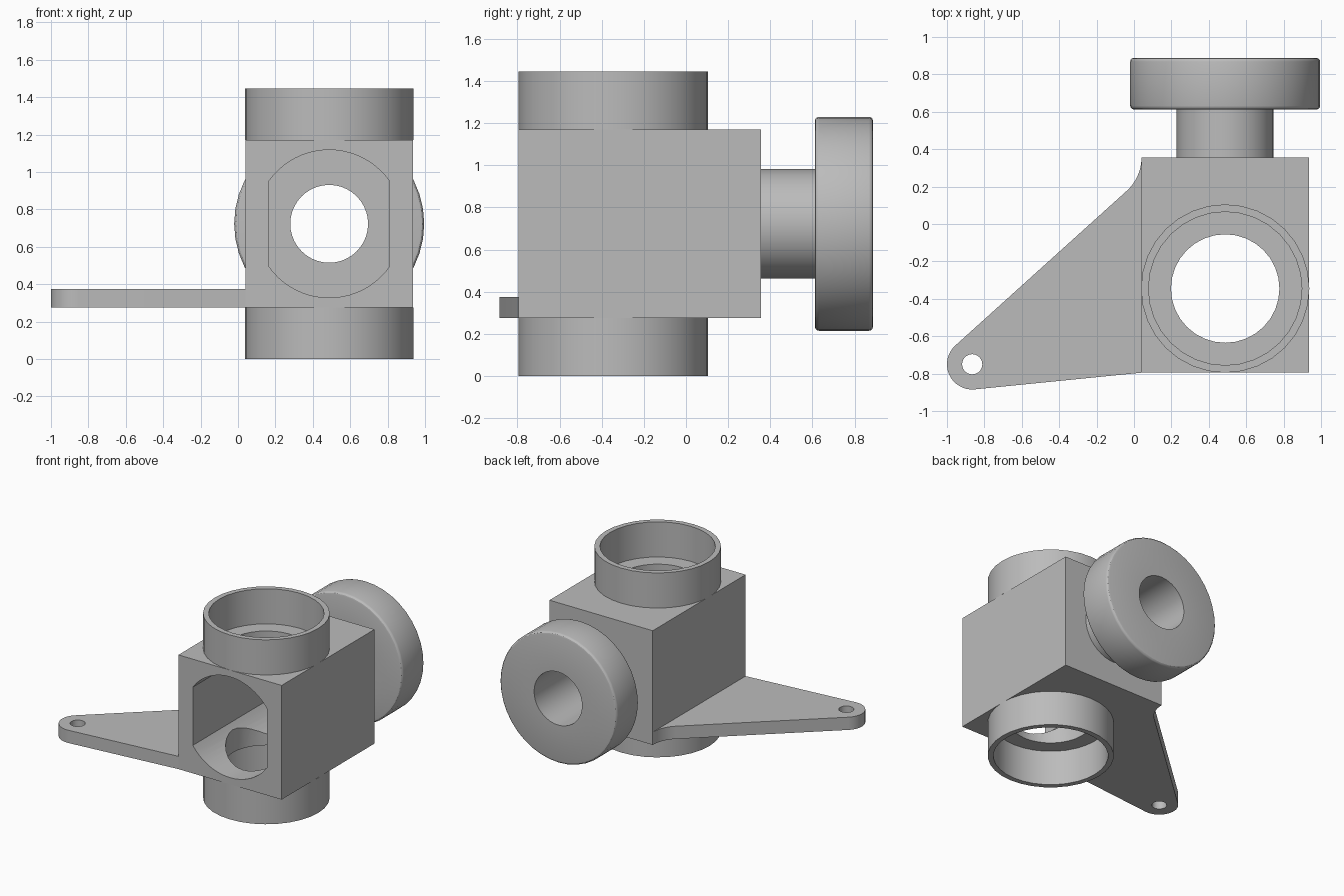
import bpy, bmesh, math
from mathutils import Vector, Matrix

if "Cube" in bpy.data.objects:
    bpy.data.objects.remove(bpy.data.objects["Cube"])

grey = bpy.data.materials.new("plain grey")
grey.diffuse_color = (0.5, 0.5, 0.5, 1)
grey.use_nodes = True
grey.node_tree.nodes["Principled BSDF"].inputs["Base Color"].default_value = grey.diffuse_color

CX, CY, CZ = 0.4875, -0.345, 0.7225      # bore axes
X0, X1, Y0, Y1, Z0, Z1 = 0.04, 0.935, -0.795, 0.355, 0.275, 1.17


def arc(r, a0, a1, n, c=(0, 0)):
    """Points on an arc, angles in degrees, both ends included."""
    return [(c[0] + r * math.cos(math.radians(a0 + (a1 - a0) * i / n)),
             c[1] + r * math.sin(math.radians(a0 + (a1 - a0) * i / n))) for i in range(n + 1)]


def prism(name, pts, lo, hi, axis='Z'):
    """Extrude a 2D outline along Z (points are x, y) or along Y (points are x, z)."""
    bm = bmesh.new()
    put = (lambda p, d: (p[0], p[1], d)) if axis == 'Z' else (lambda p, d: (p[0], d, p[1]))
    face = bm.faces.new([bm.verts.new(put(p, lo)) for p in pts])
    res = bmesh.ops.extrude_face_region(bm, geom=[face])
    move = Vector((0, 0, hi - lo)) if axis == 'Z' else Vector((0, hi - lo, 0))
    bmesh.ops.translate(bm, vec=move, verts=[v for v in res['geom'] if isinstance(v, bmesh.types.BMVert)])
    bmesh.ops.recalc_face_normals(bm, faces=bm.faces[:])
    return finish(name, bm)


def lathe(name, profile, n, matrix):
    """Revolve a closed (radius, height) profile around Z, then place it."""
    bm = bmesh.new()
    rings = [[bm.verts.new((r * math.cos(2 * math.pi * i / n), r * math.sin(2 * math.pi * i / n), h))
              for r, h in profile] for i in range(n)]
    for i in range(n):
        a, b = rings[i], rings[(i + 1) % n]
        for j in range(len(profile)):
            k = (j + 1) % len(profile)
            bm.faces.new((a[j], b[j], b[k], a[k]))
    bm.transform(matrix)
    bmesh.ops.recalc_face_normals(bm, faces=bm.faces[:])
    return finish(name, bm)


def finish(name, bm):
    me = bpy.data.meshes.new(name)
    bm.to_mesh(me)
    bm.free()
    me.materials.append(grey)
    ob = bpy.data.objects.new(name, me)
    bpy.context.collection.objects.link(ob)
    return ob


def cut(ob, cutter):
    m = ob.modifiers.new(cutter.name, 'BOOLEAN')
    m.operation, m.solver, m.object = 'DIFFERENCE', 'EXACT', cutter
    cutter.hide_render = True
    cutter.hide_set(True)


def circle(r, n, c):
    return arc(r, 0, 360, n, c)[:-1]


# hollow block with a front cavity, a vertical bore and a rear bore
block = prism("block", [(X0, Y0), (X1, Y0), (X1, Y1), (X0, Y1)], Z0, Z1)
flat = math.degrees(math.acos(0.3225 / 0.395))
cavity = arc(0.395, flat, 180 - flat, 20, (CX, CZ)) + arc(0.395, 180 + flat, 360 - flat, 20, (CX, CZ))
cut(block, prism("cavity_cutter", cavity, Y0 - 0.1, 0.30, 'Y'))
cut(block, prism("vertical_bore_cutter", circle(0.29, 32, (CX, CY)), -0.2, 1.7))
cut(block, prism("rear_bore_cutter", circle(0.208, 40, (CX, CZ)), 0.1, 0.6, 'Y'))

# open collars above and below the block
for name, lo, hi in (("top_collar", Z1, 1.445), ("bottom_collar", 0, Z0)):
    lathe(name, [(0.41, lo), (0.45, lo), (0.45, hi), (0.41, hi)], 32, Matrix.Translation((CX, CY, 0)))

# rear neck and flange in one turned piece, rounded at the flange rims
rim = 0.02
profile = [(0.208, Y1), (0.259, Y1), (0.259, 0.612)]
profile += arc(rim, -90, 0, 3, (0.508 - rim, 0.612 + rim))
profile += arc(rim, 0, 90, 3, (0.508 - rim, 0.888 - rim))
profile += [(0.208, 0.888)]
flange = lathe("rear_flange", profile, 40,
               Matrix.Translation((CX, 0, CZ)) @ Matrix.Rotation(math.radians(-90), 4, 'X'))

# mounting arm with rounded tip, filleted into the block
tip = (-0.865, -0.75)
outline = [(X0, Y0)] + arc(0.24, 0, -47, 8, (X0 - 0.24, Y1)) + arc(0.135, 132, 276, 16, tip)
arm = prism("mounting_arm", outline, Z0, 0.375)
cut(arm, prism("arm_hole_cutter", circle(0.054, 24, tip), 0.2, 0.5))

# smooth shading on the round parts
for ob in [o for o in bpy.data.objects if not o.hide_render]:
    bpy.ops.object.select_all(action='DESELECT')
    bpy.context.view_layer.objects.active = ob
    ob.select_set(True)
    for m in [m.name for m in ob.modifiers]:
        bpy.ops.object.modifier_apply(modifier=m)
    bpy.ops.object.shade_smooth_by_angle(angle=math.radians(30))
